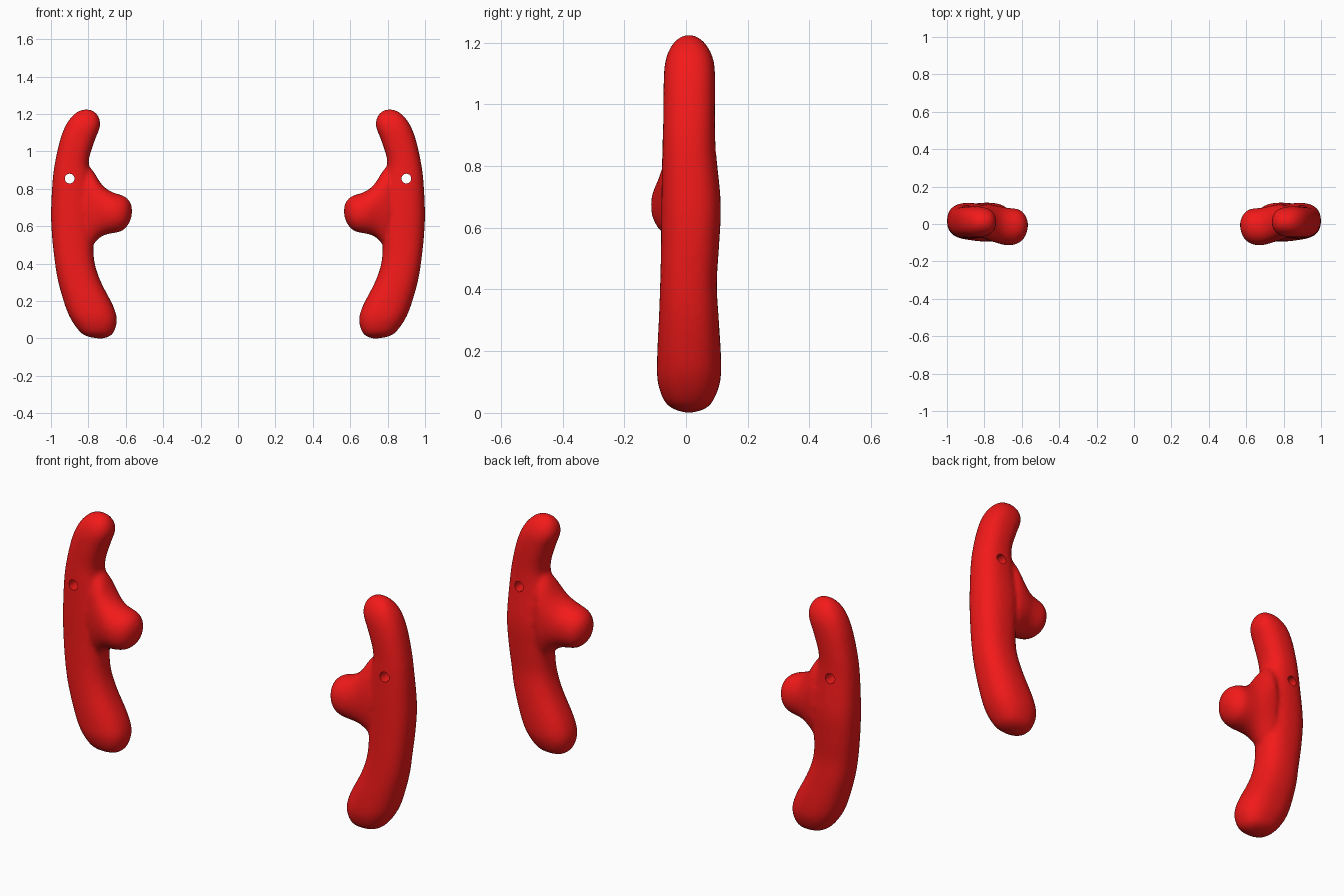
import bpy, bmesh, math
from mathutils import Vector

if "Cube" in bpy.data.objects:
    bpy.data.objects.remove(bpy.data.objects["Cube"])

red = bpy.data.materials.new("red_resin")
red.diffuse_color = (0.9, 0.01, 0.01, 1)
red.use_nodes = True
red.node_tree.nodes["Principled BSDF"].inputs["Base Color"].default_value = red.diffuse_color

# Body slices going up: z, x min, x max, y min, y max
BODY = [(0.0, -.755, -.715, 0, .02), (.012, -.81, -.685, -.04, .06),
        (.037, -.847, -.662, -.07, .087), (.1, -.892, -.647, -.092, .111),
        (.176, -.925, -.668, -.094, .114), (.31, -.963, -.736, -.088, .106),
        (.42, -.981, -.769, -.084, .1), (.55, -.995, -.773, -.081, .108),
        (.68, -1.0, -.77, -.08, .113), (.85, -.991, -.788, -.077, .097),
        (.95, -.977, -.798, -.074, .094), (1.06, -.952, -.765, -.073, .095),
        (1.13, -.926, -.738, -.069, .092), (1.176, -.898, -.741, -.055, .077),
        (1.21, -.862, -.763, -.03, .05), (1.226, -.825, -.795, 0, .02)]
# Knob slices going inwards: x, y min, y max, z min, z max
KNOB = [(-.86, -.05, .07, .48, .92), (-.8, -.08, .105, .49, .92),
        (-.77, -.09, .105, .508, .89), (-.738, -.1, .1, .54, .837),
        (-.70, -.111, .09, .557, .798), (-.66, -.114, .085, .564, .778),
        (-.62, -.104, .08, .575, .766), (-.59, -.08, .06, .603, .748),
        (-.573, -.045, .03, .638, .722), (-.566, -.015, .005, .67, .695)]
HOLES = [(-.9, .855), (-.88, .427)]


def smooth_rows(rows, steps=4):
    """Catmull-Rom interpolation between slices."""
    pts = [Vector(r) for r in rows]
    out = []
    for i in range(len(pts) - 1):
        p0, p1, p2, p3 = pts[max(i-1, 0)], pts[i], pts[i+1], pts[min(i+2, len(pts)-1)]
        for k in range(steps):
            t = k / steps
            out.append(.5 * (2*p1 + (p2-p0)*t + (2*p0-5*p1+4*p2-p3)*t*t
                             + (3*p1-p0-3*p2+p3)*t**3))
    return out + [pts[-1]]


def loft(bm, rows, power, place, n=40):
    """Skin a closed form through superellipse slices."""
    rings = []
    for t, a0, a1, b0, b1 in smooth_rows(rows):
        ring = []
        for i in range(n):
            c, s = math.cos(2*math.pi*i/n), math.sin(2*math.pi*i/n)
            a = (a0+a1)/2 + (a1-a0)/2 * math.copysign(abs(c)**(2/power), c)
            b = (b0+b1)/2 + (b1-b0)/2 * math.copysign(abs(s)**(2/power), s)
            ring.append(bm.verts.new(place(t, a, b)))
        rings.append(ring)
    for r0, r1 in zip(rings, rings[1:]):
        for i in range(n):
            j = (i+1) % n
            bm.faces.new((r0[i], r0[j], r1[j], r1[i]))
    bm.faces.new(rings[0])
    bm.faces.new(rings[-1])


def make_object(name, bm):
    bmesh.ops.recalc_face_normals(bm, faces=bm.faces[:])
    mesh = bpy.data.meshes.new(name)
    bm.to_mesh(mesh)
    bm.free()
    ob = bpy.data.objects.new(name, mesh)
    bpy.context.collection.objects.link(ob)
    return ob


def build_grip(name, side):
    # Body and knob, fused into one soft skin
    bm = bmesh.new()
    loft(bm, BODY, 2.4, lambda t, a, b: (side*a, b, t))
    loft(bm, KNOB, 2.1, lambda t, a, b: (side*t, a, b))
    grip = make_object(name, bm)
    fuse = grip.modifiers.new("fuse", 'REMESH')
    fuse.mode, fuse.voxel_size = 'VOXEL', .01
    soften = grip.modifiers.new("soften", 'SMOOTH')
    soften.factor, soften.iterations = .5, 14

    # Screw holes running front to back
    bm = bmesh.new()
    for x, z in HOLES:
        made = bmesh.ops.create_cone(bm, cap_ends=True, segments=24,
                                     radius1=.026, radius2=.026, depth=.6)
        for v in made['verts']:
            v.co = (side*x + v.co.x, v.co.z, z + v.co.y)
    cutter = make_object(name + "_hole_cutter", bm)
    cutter.hide_render = True
    cut = grip.modifiers.new("holes", 'BOOLEAN')
    cut.operation, cut.solver, cut.object = 'DIFFERENCE', 'EXACT', cutter

    # Bake the modifiers, then shade smooth with crisp hole rims
    dg = bpy.context.evaluated_depsgraph_get()
    baked = bpy.data.meshes.new_from_object(grip.evaluated_get(dg))
    grip.modifiers.clear()
    grip.data = baked
    baked.name = name
    bpy.data.objects.remove(cutter)
    baked.materials.clear()
    baked.materials.append(red)
    bpy.ops.object.select_all(action='DESELECT')
    grip.select_set(True)
    bpy.context.view_layer.objects.active = grip
    bpy.ops.object.shade_smooth_by_angle(angle=math.radians(40))


build_grip("left_grip", 1)
build_grip("right_grip", -1)
